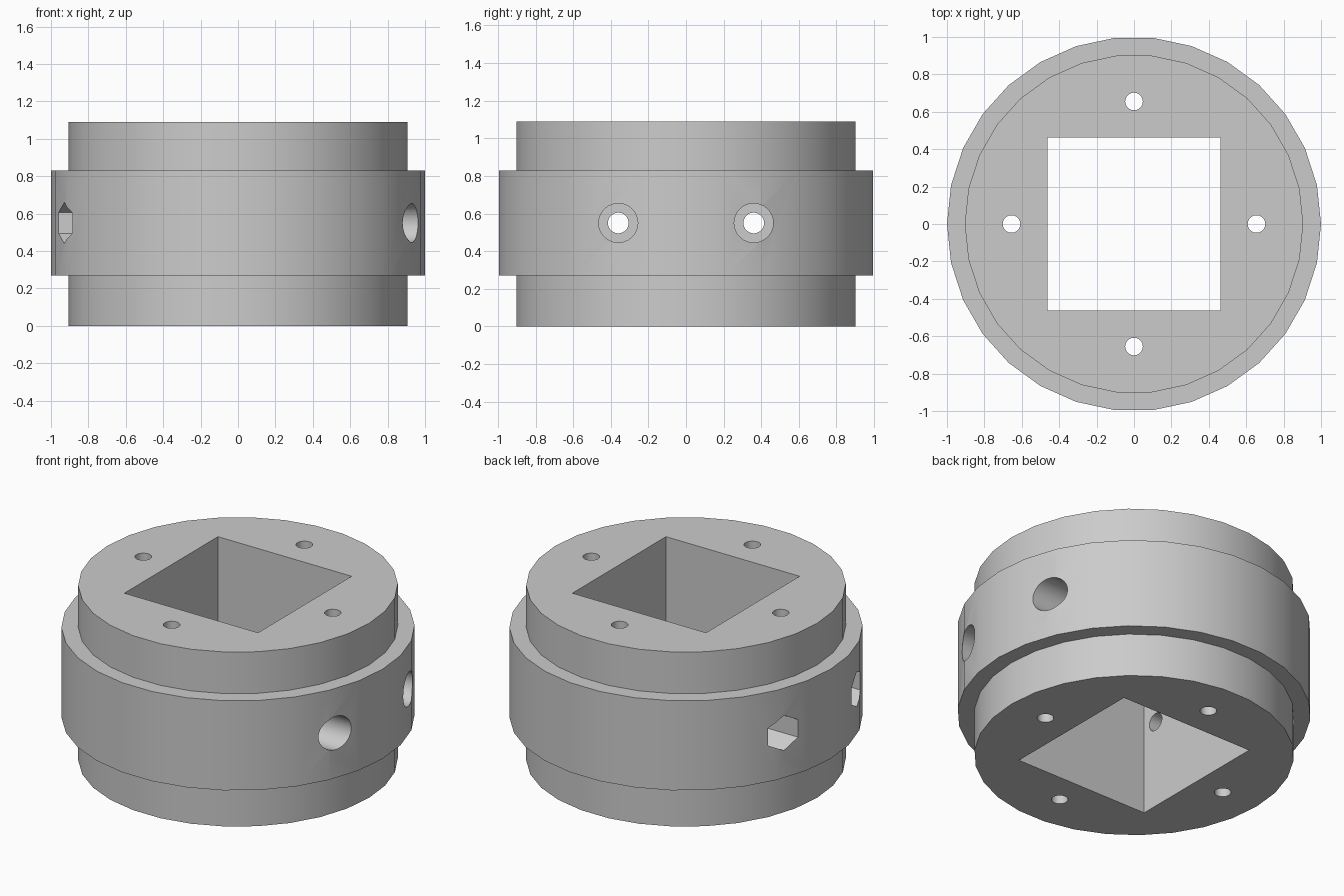
import bpy
import bmesh
from math import cos, sin, pi, radians

cube = bpy.data.objects.get("Cube")
if cube:
    bpy.data.objects.remove(cube, do_unlink=True)

grey = bpy.data.materials.new("plain_grey")
grey.use_nodes = True
colour = (0.6, 0.6, 0.6, 1)
grey.diffuse_color = colour
grey.node_tree.nodes["Principled BSDF"].inputs["Base Color"].default_value = colour


def lathe(name, profile, sides, axis="z", centre=(0, 0), start=0.0):
    """Closed solid from (radius, position along axis) rings."""
    bm = bmesh.new()
    rings = []
    for radius, t in profile:
        ring = []
        for i in range(sides):
            a = start + 2 * pi * i / sides
            u = centre[0] + radius * cos(a)
            v = centre[1] + radius * sin(a)
            ring.append(bm.verts.new((u, v, t) if axis == "z" else (t, u, v)))
        rings.append(ring)
    for low, high in zip(rings, rings[1:]):
        for i in range(sides):
            j = (i + 1) % sides
            bm.faces.new((low[i], low[j], high[j], high[i]))
    bm.faces.new(rings[0][::-1])
    bm.faces.new(rings[-1])
    bmesh.ops.recalc_face_normals(bm, faces=bm.faces)
    mesh = bpy.data.meshes.new(name)
    bm.to_mesh(mesh)
    bm.free()
    obj = bpy.data.objects.new(name, mesh)
    mesh.materials.append(grey)
    bpy.context.collection.objects.link(obj)
    return obj


# Stepped round body
R_IN, R_OUT = 0.905, 1.0
Z_LOW, Z_HIGH, TOP = 0.27, 0.83, 1.09
body = lathe("coupler_body", [(R_IN, 0), (R_IN, Z_LOW), (R_OUT, Z_LOW),
                              (R_OUT, Z_HIGH), (R_IN, Z_HIGH), (R_IN, TOP)], 30)

# Square central opening
cutters = [lathe("square_cutter", [(0.462 * 2 ** 0.5, -0.1), (0.462 * 2 ** 0.5, 1.2)],
                 4, start=pi / 4)]

# Four vertical pin holes
for x, y in ((1, 0), (0, 1), (-1, 0), (0, -1)):
    cutters.append(lathe("pin_hole_cutter", [(0.047, -0.1), (0.047, 1.2)], 30,
                         centre=(x * 0.655, y * 0.655)))

# Two cross bolt holes with round head recesses and hexagonal nut recesses
for y in (-0.36, 0.36):
    at = (y, 0.55)
    cutters.append(lathe("bolt_cutter", [(0.055, -0.9), (0.055, 0.9)], 30, "x", at))
    cutters.append(lathe("head_cutter", [(0.104, 0.7), (0.104, 1.1)], 30, "x", at))
    cutters.append(lathe("nut_cutter", [(0.11, -1.1), (0.11, -0.7)], 6, "x", at, pi / 2))

bpy.ops.object.select_all(action="DESELECT")
body.select_set(True)
bpy.context.view_layer.objects.active = body
for cutter in cutters:
    mod = body.modifiers.new("cut", "BOOLEAN")
    mod.operation = "DIFFERENCE"
    mod.solver = "EXACT"
    mod.object = cutter
    bpy.ops.object.modifier_apply(modifier=mod.name)
    bpy.data.objects.remove(cutter, do_unlink=True)

bpy.ops.object.shade_smooth_by_angle(angle=radians(30))
